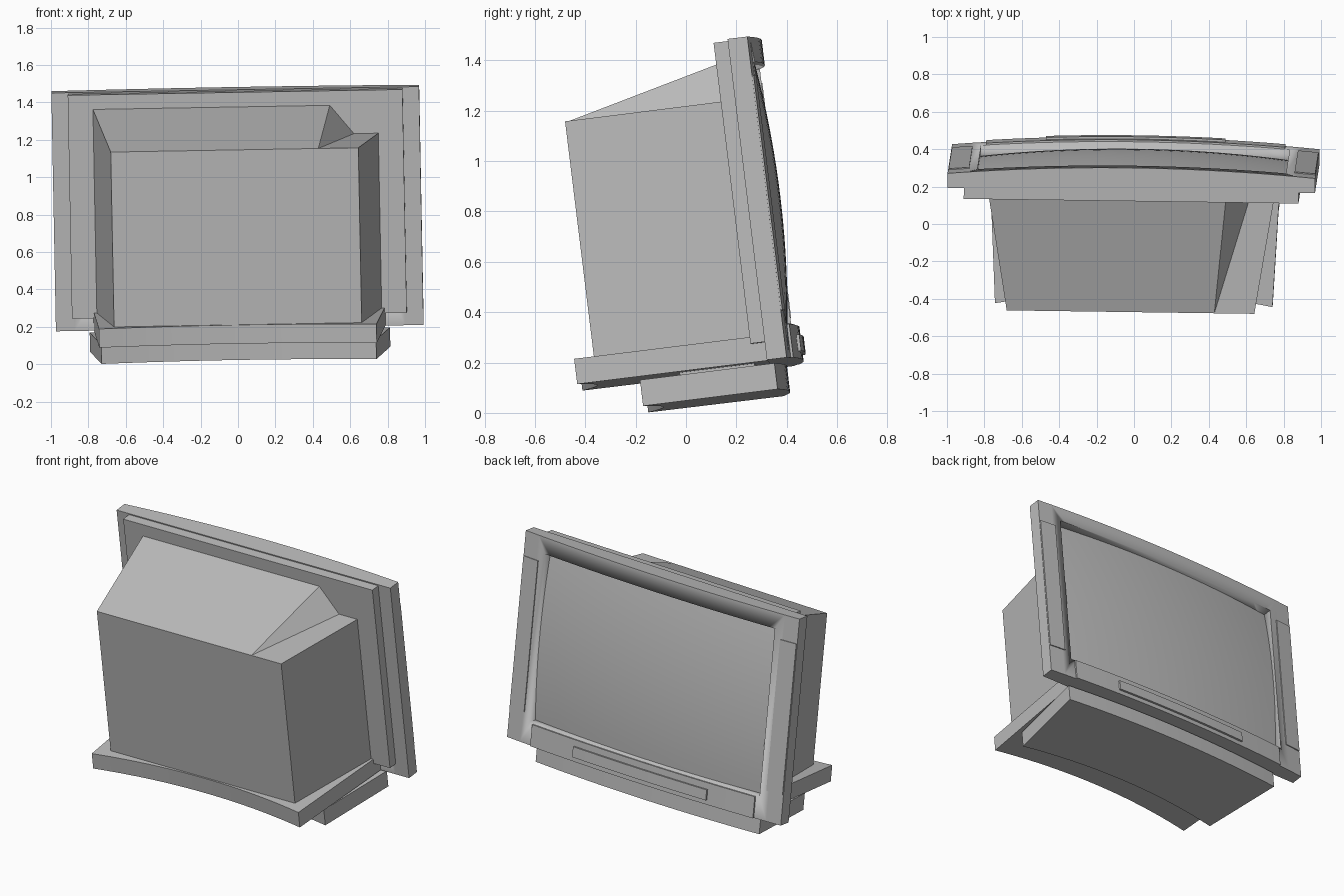
import bpy
import bmesh
import math
from mathutils import Euler, Matrix

if "Cube" in bpy.data.objects:
    bpy.data.objects.remove(bpy.data.objects["Cube"])

# The whole set leans back and is turned very slightly
LEAN = Euler((math.radians(7), math.radians(-1), math.radians(-0.8))).to_matrix().to_4x4()
FRAME = LEAN @ Matrix.Translation((0.008, 0, 0))

grey = bpy.data.materials.new("plain_grey")
grey.use_nodes = True
colour = (0.5, 0.5, 0.5, 1)
grey.diffuse_color = colour
grey.node_tree.nodes["Principled BSDF"].inputs["Base Color"].default_value = colour


def finish(name, bm):
    """Turn a bmesh into a named, placed and shaded object."""
    bmesh.ops.recalc_face_normals(bm, faces=bm.faces)
    mesh = bpy.data.meshes.new(name)
    bm.to_mesh(mesh)
    bm.free()
    mesh.materials.append(grey)
    obj = bpy.data.objects.new(name, mesh)
    bpy.context.collection.objects.link(obj)
    obj.matrix_world = FRAME
    bpy.ops.object.select_all(action='DESELECT')
    obj.select_set(True)
    bpy.context.view_layer.objects.active = obj
    bpy.ops.object.shade_smooth_by_angle(angle=math.radians(25))
    return obj


def bow(depth, sag, half):
    """Shallow arc across the width, deepest in the middle."""
    return lambda x: depth - sag * (x / half) ** 2


def flat(depth):
    return lambda x: depth


def block(name, back_x, front_x, back, front, low, high, steps=20):
    """Upright prism whose plan has a back and a front curve."""
    bm = bmesh.new()

    def edge(span, curve):
        xs = [span[0] + (span[1] - span[0]) * i / steps for i in range(steps + 1)]
        return [(x, curve(x)) for x in xs]

    plan = edge(front_x, front) + edge(back_x, back)[::-1]
    bottom = [bm.verts.new((x, y, low)) for x, y in plan]
    top = [bm.verts.new((x, y, high)) for x, y in plan]
    count = len(plan)
    for i in range(count):
        j = (i + 1) % count
        bm.faces.new((bottom[i], bottom[j], top[j], top[i]))
    # Caps as strips between the two curves
    for ring in (bottom, top):
        for i in range(steps):
            bm.faces.new((ring[i], ring[i + 1], ring[-2 - i], ring[-1 - i]))
    bmesh.ops.dissolve_limit(bm, angle_limit=0.001, verts=bm.verts, edges=bm.edges)
    return finish(name, bm)


def sym(half):
    return (-half, half)


def face_arc(offset=0.0):
    return bow(0.478 + offset, 0.043, 0.983)


# Front frame with the screen opening cut through
bezel = block("bezel", sym(0.983), sym(0.983), flat(0.356), face_arc(), 0.151, 1.435)
cutter = block("opening_cutter", sym(0.825), sym(0.825), flat(0.2), flat(0.7), 0.29, 1.335, 1)
cutter.hide_render = True
cut = bezel.modifiers.new("opening", 'BOOLEAN')
cut.operation = 'DIFFERENCE'
cut.solver = 'EXACT'
cut.object = cutter
bpy.context.view_layer.objects.active = bezel
bpy.ops.object.modifier_apply(modifier="opening")
bpy.data.objects.remove(cutter)

# Bulging glass
bm = bmesh.new()
bmesh.ops.create_grid(bm, x_segments=24, y_segments=18, size=1)
for v in bm.verts:
    u, w = v.co.x, v.co.y
    v.co = (u * 0.825, 0.476 - 0.05 * u * u - 0.035 * w * w, 0.8125 + w * 0.5225)
screen = finish("screen", bm)
if screen.data.polygons[0].normal.y < 0:
    screen.data.flip_normals()

# Speaker covers on both uprights
for side, span in (("left", (0.87, 0.98)), ("right", (-0.98, -0.87))):
    block("speaker_cover_" + side, span, span, face_arc(-0.01), face_arc(0.006), 0.34, 1.28, 4)

# Control panel under the screen, with its flap
block("control_panel", sym(0.8), sym(0.8), face_arc(-0.02), face_arc(0.01), 0.151, 0.285)
block("control_flap", sym(0.48), sym(0.48), face_arc(), face_arc(0.022), 0.18, 0.245)

# Slab behind the frame
block("rear_frame", sym(0.895), sym(0.895), flat(0.298), flat(0.357), 0.225, 1.428, 1)

# Tapered tube housing: sloping roof with one lower shoulder
bm = bmesh.new()
BACK, FRONT, FLOOR, EAVE, RIDGE = -0.328, 0.3, 0.245, 1.195, 1.35
back = [bm.verts.new((x, BACK, z)) for x, z in
        ((-0.662, FLOOR), (0.662, FLOOR), (0.662, EAVE), (0.448, EAVE), (-0.662, EAVE))]
front = [bm.verts.new((x, FRONT, z)) for x, z in
         ((-0.762, FLOOR), (0.762, FLOOR), (0.762, EAVE), (0.632, EAVE),
          (0.505, RIDGE), (-0.762, RIDGE))]
bm.faces.new(back)
bm.faces.new(front)
bm.faces.new((back[0], back[1], front[1], front[0]))
bm.faces.new((back[1], back[2], front[2], front[1]))
bm.faces.new((back[2], back[3], front[3], front[2]))
bm.faces.new((back[3], front[4], front[3]))
bm.faces.new((back[3], back[4], front[5], front[4]))
bm.faces.new((back[4], back[0], front[0], front[5]))
finish("tube_housing", bm)

# Shelf under the housing, and the foot below it
block("shelf", sym(0.742), sym(0.78), bow(-0.336, 0.07, 0.742), flat(0.357), 0.152, 0.253)
block("foot", sym(0.735), sym(0.803), bow(-0.087, 0.07, 0.735),
      bow(0.42, 0.038, 0.803), 0.034, 0.138)
block("foot_spacer", sym(0.5), sym(0.5), flat(0.0), flat(0.3), 0.13, 0.16, 1)
